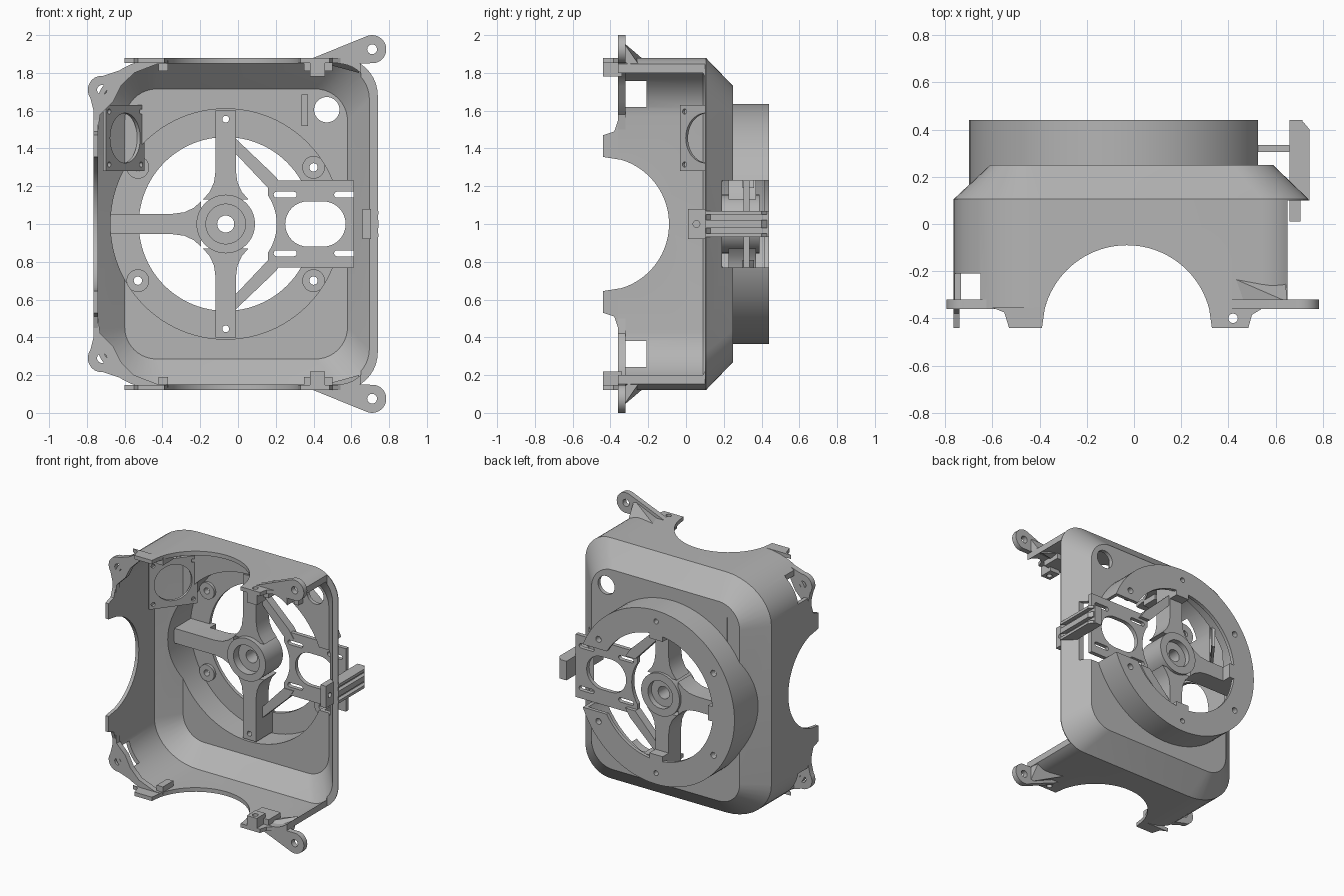
import bpy, bmesh
from math import sin, cos, pi, radians
from mathutils import Matrix

if "Cube" in bpy.data.objects:
    bpy.data.objects.remove(bpy.data.objects["Cube"], do_unlink=True)

grey = bpy.data.materials.new("plain grey")
grey.use_nodes = True
tone = (0.46, 0.46, 0.46, 1)
grey.diffuse_color = tone
grey.node_tree.nodes["Principled BSDF"].inputs["Base Color"].default_value = tone

CX, CZ = -0.065, 1.0   # axis of the motor drum
parts = []


def place(axis, a, b, d):
    return {"x": (d, a, b), "y": (a, d, b), "z": (a, b, d)}[axis]


def finish(name, bm):
    bmesh.ops.recalc_face_normals(bm, faces=bm.faces)
    me = bpy.data.meshes.new(name)
    bm.to_mesh(me)
    bm.free()
    me.materials.append(grey)
    ob = bpy.data.objects.new(name, me)
    bpy.context.collection.objects.link(ob)
    parts.append(ob)
    return ob


def loft(name, sections, axis="y"):
    """Solid through matching outlines, given as (depth, points)."""
    bm = bmesh.new()
    rings = [[bm.verts.new(place(axis, a, b, d)) for a, b in pts] for d, pts in sections]
    n = len(rings[0])
    for lo, hi in zip(rings, rings[1:]):
        for i in range(n):
            j = (i + 1) % n
            bm.faces.new((lo[i], lo[j], hi[j], hi[i]))
    bm.faces.new(rings[0])
    bm.faces.new(rings[-1])
    return finish(name, bm)


def prism(name, pts, d0, d1, axis="y"):
    return loft(name, [(d0, pts), (d1, pts)], axis)


def arc(a, b, r, t0, t1, n=10, rb=None):
    rb = rb or r
    ts = [radians(t0 + (t1 - t0) * i / n) for i in range(n + 1)]
    return [(a + r * cos(t), b + rb * sin(t)) for t in ts]


def cyl(name, a, b, r, d0, d1, axis="y", n=64):
    return prism(name, arc(a, b, r, 0, 360, n)[:-1], d0, d1, axis)


def box(name, x, y, z):
    return prism(name, [(x[0], z[0]), (x[1], z[0]), (x[1], z[1]), (x[0], z[1])], *y)


def slot(a, b, half, r):
    return prism("slot", arc(a + half, b, r, -90, 90, 16) + arc(a - half, b, r, 90, 270, 16), 0.2, 0.5)


def cut(target, *cutters):
    for c in cutters:
        m = target.modifiers.new("cut", "BOOLEAN")
        m.operation, m.solver, m.object = "DIFFERENCE", "EXACT", c
        dg = bpy.context.evaluated_depsgraph_get()
        me = bpy.data.meshes.new_from_object(target.evaluated_get(dg))
        target.modifiers.clear()
        target.data = me
        parts.remove(c)
        bpy.data.objects.remove(c, do_unlink=True)
    return target


def outline(x0, x1, z0, z1, lx, lz, r):
    return (arc(x1 - r, z1 - r, r, 0, 90) + arc(x0 + lx, z1 - lz, lx, 90, 180, 10, lz)
            + arc(x0 + lx, z0 + lz, lx, 180, 270, 10, lz) + arc(x1 - r, z0 + r, r, 270, 360))


def cavity():
    wide = outline(-0.74, 0.705, 0.15, 1.85, 0.35, 0.28, 0.18)
    return loft("cavity", [(-0.6, wide), (0.09, wide),
                           (0.222, outline(-0.6, 0.58, 0.285, 1.715, 0.17, 0.17, 0.17))])


def opening():
    return box("opening", (0.2, 0.665), (0.19, 0.6), (0.77, 1.23))


# Housing: tapered tub, open at the front and on its +x side
rim = outline(-0.765, 0.74, 0.12, 1.88, 0.37, 0.3, 0.2)
shell = loft("housing", [(-0.36, rim), (0.105, rim),
                         (0.25, outline(-0.61, 0.59, 0.27, 1.73, 0.17, 0.17, 0.17))])
cut(shell, cavity(), opening(),
    box("open side", (0.65, 1), (-1, 0.1), (-1, 3)),
    cyl("drum hole", CX, CZ, 0.61, 0, 0.5, n=96),
    cyl("cable hole", 0.47, 1.605, 0.067, 0.1, 0.5),
    cyl("upright scoop", -0.03, -0.45, 0.36, -1, 3, "z", 96),
    cyl("side scoop", -0.445, 1.0, 0.355, -1, -0.5, "x", 96),
    box("upper window", (-1, -0.65), (-0.32, -0.21), (1.62, 1.80)),
    box("lower window", (-1, -0.65), (-0.32, -0.21), (0.20, 0.38)))

# Drum with a wide back flange
drum = cyl("drum", CX, CZ, 0.635, 0.15, 0.44, n=96)
cut(drum, cavity(), cyl("bore", CX, CZ, 0.61, 0, 0.415, n=96),
    cyl("flange hole", CX, CZ, 0.46, 0, 1, n=96), opening())
for bx in (-0.53, 0.4):
    for bz in (0.7, 1.3):
        boss = cyl("flange_boss", bx, bz, 0.06, 0.395, 0.44, n=32)
        cut(boss, cyl("screw", bx, bz, 0.022, 0, 1, n=24))
        cut(drum, cyl("screw", bx, bz, 0.022, 0, 1, n=24))
for sz in (0.445, 1.555):
    cut(drum, cyl("screw", CX, sz, 0.018, 0, 1, n=24))

# Bearing hub
hub = cyl("hub", CX, CZ, 0.155, 0.19, 0.39)
cut(hub, cyl("bore", CX, CZ, 0.045, 0, 1),
    cyl("front seat", CX, CZ, 0.105, 0, 0.25), cyl("back seat", CX, CZ, 0.1, 0.35, 1))


# Spokes, flared where they meet the hub
def spoke(name, angle, reach):
    half = [(0.13, 0.12), (0.17, 0.085), (0.22, 0.062), (0.28, 0.054), (reach, 0.054)]
    pts = half + [(r, -w) for r, w in reversed(half)]
    c, s = cos(angle), sin(angle)
    pts = [(CX + r * c - w * s, CZ + r * s + w * c) for r, w in pts]
    ob = prism(name, pts, 0.225, 0.37)
    end = [(CX + r * c - w * s, CZ + r * s + w * c)
           for r, w in ((0.42, 0.054), (reach, 0.054), (reach, -0.054), (0.42, -0.054))]
    post = prism(name + "_post", end, 0.225, 0.44)
    if angle != pi:
        for o in (ob, post):
            cut(o, cyl("screw", CX, CZ + 0.555 * s, 0.018, 0, 1, n=24))
    cut(ob, cyl("bore", CX, CZ, 0.12, 0, 1))


spoke("side_spoke", pi, 0.61)
spoke("upper_spoke", pi / 2, 0.6)
spoke("lower_spoke", -pi / 2, 0.6)

# Adjustment plate with an oval window and four slots
plate = box("adjustment_plate", (0.16, 0.66), (0.305, 0.335), (0.77, 1.23))
cut(plate, cyl("arc", CX, CZ, 0.27, 0, 1), slot(0.41, 1.0, 0.04, 0.12),
    *[slot(x, z, 0.045, 0.016) for x in (0.25, 0.57) for z in (0.845, 1.155)])

# Sensor bracket on the open side
foot = box("bracket_foot", (0.66, 0.705), (0.01, 0.12), (0.92, 1.08))
cut(foot, cyl("screw", 0.055, 1.0, 0.018, 0, 1, "x", 24))
box("bracket_core", (0.66, 0.715), (0.1, 0.44), (0.93, 1.07))
side = [(0.7, 0.1), (0.745, 0.1), (0.745, 0.40), (0.72, 0.43), (0.7, 0.43)]
for z in (0.93, 0.98, 1.05):
    prism("bracket_rib", side, z, z + (0.04 if z == 0.98 else 0.02), "z")

# Angled square mount inside the upper corner
mount = box("angled_mount", (-0.17, 0.17), (-0.01, 0.01), (1.28, 1.63))
cut(mount, cyl("round", 0, 1.455, 0.132, -1, 1),
    *[cyl("screw", x, 1.455 + z, 0.014, -1, 1, n=16) for x in (-0.14, 0.14) for z in (-0.14, 0.14)])
mount.data.transform(Matrix.Translation((-0.605, 0.11, 0)) @ Matrix.Rotation(radians(53), 4, "Z"))
box("floor_rib", (0.335, 0.37), (0.17, 0.23), (1.52, 1.685))

# Tabs, clips and lugs, repeated above and below
for up in (True, False):
    def m(pts):
        return pts if up else [(a, 2 - b) for a, b in pts]

    def zz(lo, hi):
        return (lo, hi) if up else (2 - hi, 2 - lo)

    tag = "upper_" if up else "lower_"
    prism(tag + "side_tab", m([(-0.36, 1.55), (-0.38, 1.49), (-0.44, 1.47), (-0.44, 1.355), (-0.35, 1.341)]),
          -0.765, -0.74, "x")
    prism(tag + "left_tab", [(-0.60, -0.355), (-0.55, -0.375), (-0.53, -0.44), (-0.39, -0.44), (-0.378, -0.355)],
          *zz(1.852, 1.88), "z")
    tab = prism(tag + "right_tab", [(0.55, -0.355), (0.50, -0.385), (0.485, -0.44), (0.33, -0.44), (0.318, -0.355)],
                *zz(1.852, 1.88), "z")
    clip = box(tag + "clip", (0.38, 0.46), (-0.44, -0.34), zz(1.78, 1.86))
    for o in (tab, clip):
        cut(o, cyl("pin", 0.42, -0.4, 0.02, -1, 3, "z", 24))
    box(tag + "clip_rail", (0.35, 0.5), (-0.36, -0.22), zz(1.81, 1.86))
    box(tag + "left_rail", (-0.42, -0.37), (-0.34, -0.22), zz(1.81, 1.865))

    lug = prism(tag + "right_lug", m([(0.4, 1.88)] + arc(0.71, 1.925, 0.075, 112, -80, 16) + [(0.47, 1.85), (0.4, 1.85)]),
                -0.36, -0.32)
    cut(lug, cyl("screw", *m([(0.71, 1.925)])[0], 0.026, -1, 1, n=24))
    lug = prism(tag + "left_lug", m([(-0.42, 1.875), (-0.56, 1.835)] + arc(-0.72, 1.71, 0.075, 85, 215, 14)
                + [(-0.765, 1.6), (-0.765, 1.5), (-0.74, 1.5), (-0.73, 1.58), (-0.66, 1.65), (-0.62, 1.73), (-0.55, 1.8),
                   (-0.42, 1.85)]), -0.36, -0.32)
    cut(lug, cyl("screw", *m([(-0.72, 1.71)])[0], 0.026, -1, 1, n=24))

    # Gusset bracing the long lug
    bm = bmesh.new()
    for x, y, z in ((0.42, -0.33, 1.86), (0.42, -0.23, 1.875), (0.65, -0.33, 1.86),
                    (0.65, -0.33, 1.96), (0.64, -0.22, 1.80)):
        bm.verts.new((x, y, z if up else 2 - z))
    bmesh.ops.convex_hull(bm, input=bm.verts)
    finish(tag + "gusset", bm)

    # Diagonal brace from the spoke end to the plate
    prism(tag + "brace", m([(-0.01, 1.45), (-0.01, 1.37), (0.16, 1.19), (0.24, 1.19), (0.2, 1.25)]), 0.3, 0.36)

for ob in parts:
    bpy.ops.object.select_all(action="DESELECT")
    ob.select_set(True)
    bpy.context.view_layer.objects.active = ob
    bpy.ops.object.shade_smooth_by_angle(angle=radians(30))
